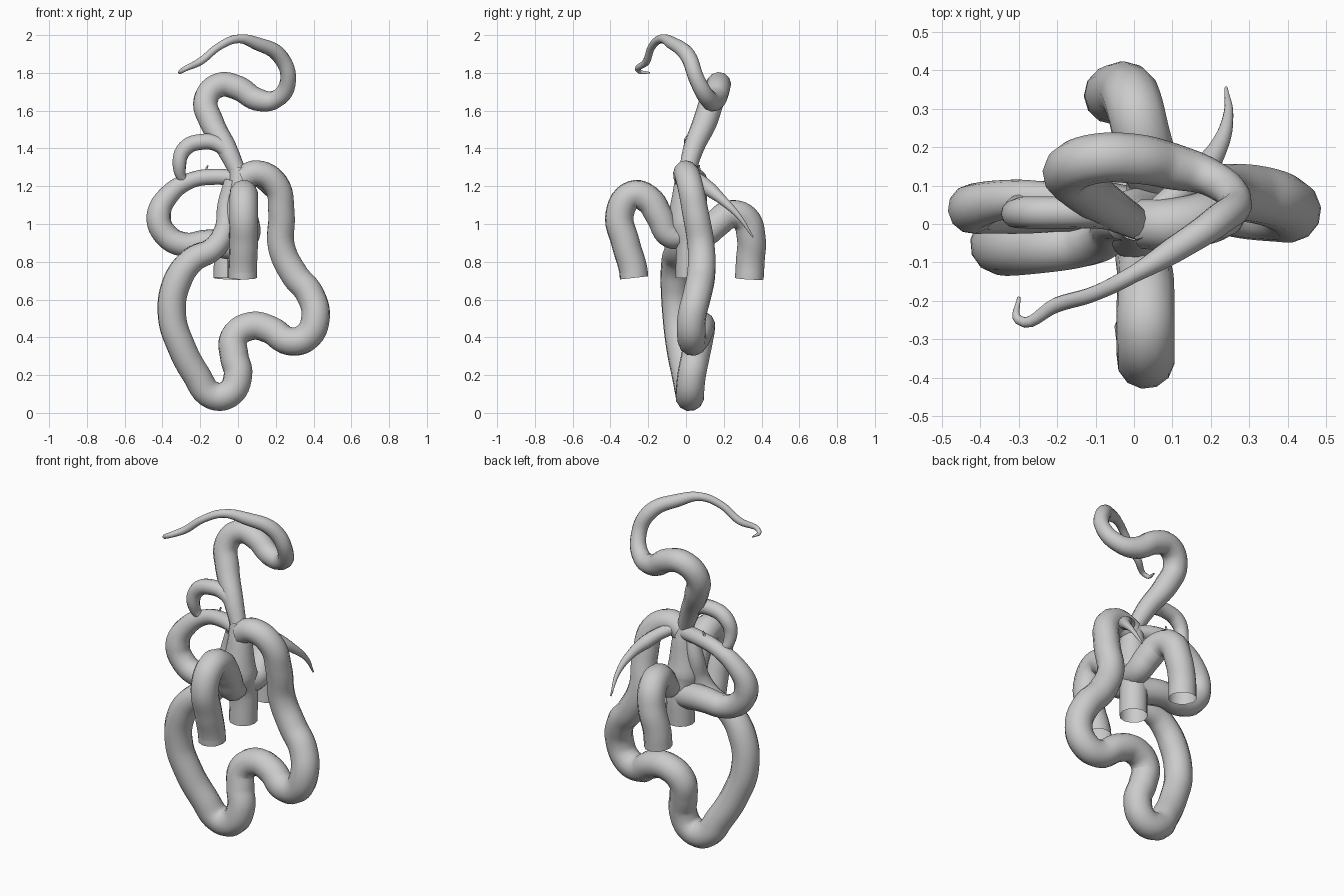
import bpy

# Remove the default cube only
default_cube = bpy.data.objects.get("Cube")
if default_cube:
    bpy.data.objects.remove(default_cube, do_unlink=True)

# Single plain grey material
grey = bpy.data.materials.new("plain_grey")
grey.use_nodes = True
shade = .6
colour = (shade, shade, shade, 1)
grey.diffuse_color = colour
grey.node_tree.nodes["Principled BSDF"].inputs["Base Color"].default_value = colour

# Named thicknesses shared by the tentacles
thick = .076
medium = .065
slim = .042
thin = .02
tip = .004


def spread(values, fraction):
    """Interpolate a short list of thicknesses along the whole path."""
    place = fraction * (len(values) - 1)
    low = min(int(place), len(values) - 2)
    blend = place - low
    return values[low] * (1 - blend) + values[low + 1] * blend


def tentacle(name, radii, path):
    """Sweep an open-ended round section along a smooth path."""
    curve = bpy.data.curves.new(name, "CURVE")
    curve.dimensions = "3D"
    curve.bevel_depth = 1
    curve.bevel_resolution = 4
    curve.twist_mode = "MINIMUM"
    spline = curve.splines.new("BEZIER")
    spline.resolution_u = 6
    spline.bezier_points.add(len(path) - 1)
    for index, (point, position) in enumerate(zip(spline.bezier_points, path)):
        point.co = position
        point.handle_left_type = point.handle_right_type = "AUTO"
        point.radius = spread(radii, index / (len(path) - 1))
    curve.materials.append(grey)
    tube = bpy.data.objects.new(name, curve)
    bpy.context.collection.objects.link(tube)
    bpy.ops.object.select_all(action="DESELECT")
    tube.select_set(True)
    bpy.context.view_layer.objects.active = tube
    bpy.ops.object.convert(target="MESH")
    bpy.ops.object.shade_smooth_by_angle(angle=1)


# Central body, narrow at the crown and cut flat underneath
tentacle("body_column", [slim, medium, thick + thin, thick, thick], [
    (0, 0, 1.3), (.01, 0, 1.2), (.01, 0, 1), (.02, .02, .9),
    (.02, .02, .715)])

# Raised tentacle ending in a curled thin tip
tentacle("upper_tentacle",
         [slim, medium, medium, medium, slim, slim, thin, thin, tip], [
    (.01, 0, 1.25), (-.06, .04, 1.4), (-.14, .1, 1.54), (-.17, .14, 1.66),
    (-.1, .17, 1.735), (0, .17, 1.72), (.1, .15, 1.66), (.2, .12, 1.66),
    (.265, .06, 1.76), (.22, .01, 1.89), (.1, -.07, 1.955), (0, -.13, 1.98),
    (-.1, -.18, 1.94), (-.2, -.21, 1.86), (-.3, -.25, 1.81),
    (-.3, -.19, 1.8)])

# Long hanging loop that returns to the crown
tentacle("hanging_loop", [medium, thick, thick, thick, thick, slim], [
    (.02, 0, 1.24), (.1, 0, 1.27), (.2, .02, 1.21), (.23, .05, 1.06),
    (.23, .08, .88), (.3, .08, .73), (.38, .06, .63), (.41, .03, .5),
    (.36, .03, .4), (.27, .04, .38), (.17, .07, .44), (.07, .08, .46),
    (-.02, .07, .4), (-.02, .05, .3), (0, .03, .2), (-.05, .02, .1),
    (-.14, .02, .095), (-.22, 0, .2), (-.3, -.03, .35), (-.35, -.05, .52),
    (-.32, -.06, .7), (-.24, -.06, .81), (-.13, -.05, .87),
    (-.07, -.03, .97), (-.06, 0, 1.1), (-.03, 0, 1.23)])

# Ring on the right side of the body
tentacle("side_loop", [slim, slim, medium, medium, thick], [
    (0, .01, 1.24), (-.12, .05, 1.25), (-.25, .07, 1.23),
    (-.36, .06, 1.16), (-.42, .04, 1.04), (-.38, .04, .94),
    (-.28, .04, .89), (-.16, .05, .9), (0, .02, .88)])

# Small hook whose tip runs through the side ring
tentacle("small_hook", [slim, slim, slim, thin, tip], [
    (-.02, .02, 1.34), (-.1, .03, 1.42), (-.19, .03, 1.435), (-.28, .03, 1.4),
    (-.31, .03, 1.31), (-.28, .06, 1.23), (-.2, .07, 1.23), (-.16, .07, 1.31)])

# Front and back arms bend over and end in flat cuts
tentacle("front_arm", [medium, thick, thick, thick], [
    (.01, 0, .95), (.02, -.08, .94), (.03, -.14, 1.04), (.03, -.2, 1.13),
    (.03, -.28, 1.155), (.03, -.35, 1.06), (.03, -.32, .9),
    (.025, -.28, .76), (.025, -.275, .715)])
tentacle("back_arm", [medium, thick, thick, thick], [
    (.03, 0, .95), (.05, .1, .95), (.04, .16, 1), (.02, .23, 1.05),
    (0, .31, 1.03), (-.02, .345, .93), (-.05, .34, .8), (-.055, .335, .71)])

# Thin tapered arm at the back left
tentacle("thin_arm", [thin, slim, thin, tip], [
    (0, 0, 1.27), (.09, .06, 1.24), (.17, .13, 1.18), (.22, .2, 1.12),
    (.245, .28, 1.04), (.24, .355, .93)])
